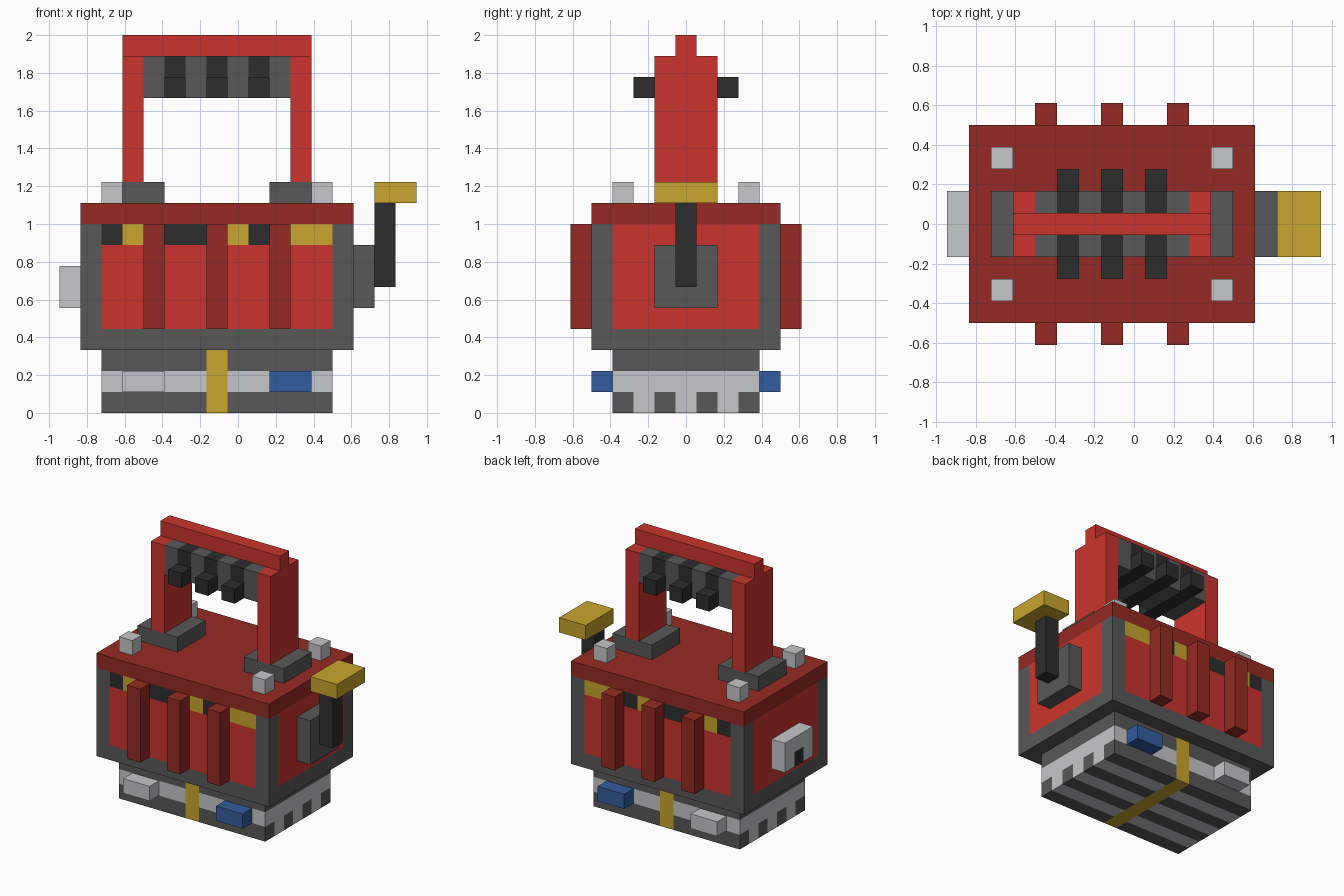
import bpy, bmesh
from mathutils import Vector

if "Cube" in bpy.data.objects:
    bpy.data.objects.remove(bpy.data.objects["Cube"])

UNIT = 1 / 9                      # edge of one block
ORIGIN = Vector((8.5, 5.5, 0))    # block coordinates of the model's centre


def linear(c):
    c /= 255
    return c / 12.92 if c <= 0.04045 else ((c + 0.055) / 1.055) ** 2.4


def material(name, hexa):
    rgb = [linear(v) for v in bytes.fromhex(hexa)]
    m = bpy.data.materials.new(name)
    m.use_nodes = True
    m.diffuse_color = (*rgb, 1)
    m.node_tree.nodes["Principled BSDF"].inputs["Base Color"].default_value = (*rgb, 1)
    return m


RED = material("red", "cb342d")
MAROON = material("dark red", "962a23")
GREY = material("dark grey", "585858")
BLACK = material("black", "2d2d2d")
LIGHT = material("light grey", "c6c7ca")
GOLD = material("gold", "c8a52e")
BLUE = material("blue", "335c9f")


def block(name, x, y, z, colour):
    """Box between block coordinates; colour is a material or a rule per unit cell."""
    spans = (x, y, z)
    bm = bmesh.new()
    bmesh.ops.create_cube(bm, size=1)
    for v in bm.verts:
        v.co = [s[1] if c > 0 else s[0] for s, c in zip(spans, v.co)]
    rule = callable(colour)
    if rule:
        # Cut the faces along unit lines so that each cell can take its colour
        for axis in range(3):
            normal = Vector((0, 0, 0))
            normal[axis] = 1
            for cut in range(spans[axis][0] + 1, spans[axis][1]):
                bmesh.ops.bisect_plane(bm, geom=bm.verts[:] + bm.edges[:] + bm.faces[:],
                                       plane_co=normal * cut, plane_no=normal)
    bm.normal_update()
    mats = []
    for f in bm.faces:
        cell = f.calc_center_median() - f.normal * 0.5
        m = colour(*(int(c) for c in cell)) if rule else colour
        if m not in mats:
            mats.append(m)
        f.material_index = mats.index(m)
    for v in bm.verts:
        v.co = (v.co - ORIGIN) * UNIT
    mesh = bpy.data.meshes.new(name)
    bm.to_mesh(mesh)
    bm.free()
    for m in mats:
        mesh.materials.append(m)
    ob = bpy.data.objects.new(name, mesh)
    bpy.context.collection.objects.link(ob)
    return ob


def base_rule(x, y, z):
    if x == 7:
        return GOLD
    return LIGHT if z == 1 or (z == 0 and y % 2) else GREY


def body_rule(x, y, z):
    side, face = x in (1, 13), y in (1, 9)
    if z == 3 or (side and face):
        return GREY
    if z == 8 and face:
        return GOLD if x in (3, 8, 11, 12) else BLACK
    return RED


def grip_rule(x, y, z):
    return BLACK if x in (5, 7, 9) else GREY


def latch_rule(x, y, z):
    return BLACK if y == 5 and z == 5 else LIGHT


# Base, body and lid
block("base", (2, 13), (2, 9), (0, 3), base_rule)
block("body", (1, 14), (1, 10), (3, 9), body_rule)
block("lid", (1, 14), (1, 10), (9, 10), MAROON)

# Parts repeated on front and back
for end, near, knob, prong in (("front", 0, 2, 3), ("back", 10, 8, 7)):
    for x in (4, 7, 10):
        block(f"{end}_rib", (x, x + 1), (near, near + 1), (4, 9), MAROON)
    plate = (1, 2) if end == "front" else (9, 10)
    block(f"{end}_light_plate", (3, 5), plate, (1, 2), LIGHT)
    block(f"{end}_blue_plate", (10, 12), plate, (1, 2), BLUE)
    for x in (2, 12):
        block(f"{end}_lid_knob", (x, x + 1), (knob, knob + 1), (10, 11), LIGHT)
    for x in (5, 7, 9):
        block(f"{end}_grip_prong", (x, x + 1), (prong, prong + 1), (15, 16), BLACK)

# Carrying handle
for side, mount, post in (("right", 2, 3), ("left", 10, 11)):
    block(f"{side}_handle_mount", (mount, mount + 3), (4, 7), (10, 11), GREY)
    block(f"{side}_handle_post", (post, post + 1), (4, 7), (11, 17), RED)
block("handle_grip", (4, 11), (4, 7), (15, 17), grip_rule)
block("handle_top_bar", (3, 12), (5, 6), (17, 18), RED)

# Crank on the left, latch on the right
block("crank_mount", (14, 15), (4, 7), (5, 8), GREY)
block("crank_arm", (15, 16), (5, 6), (6, 10), BLACK)
block("crank_handle", (15, 17), (4, 7), (10, 11), GOLD)
block("side_latch", (0, 1), (4, 7), (5, 7), latch_rule)
